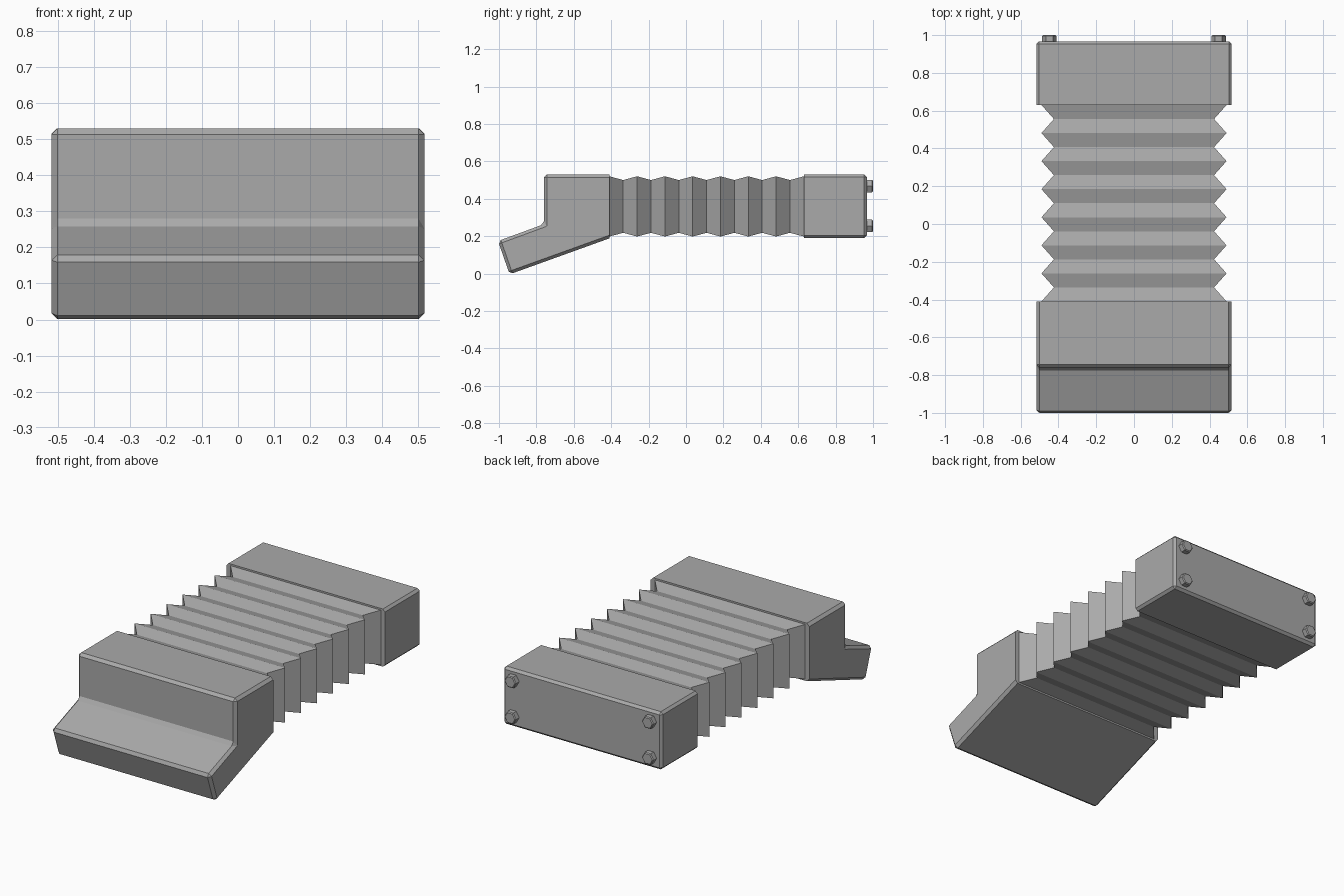
import bpy, bmesh, math
from mathutils import Matrix

old = bpy.data.objects.get("Cube")
if old:
    bpy.data.objects.remove(old, do_unlink=True)

grey = bpy.data.materials.new("mid_grey")
grey.diffuse_color = (0.4, 0.4, 0.4, 1)
grey.use_nodes = True
grey.node_tree.nodes["Principled BSDF"].inputs["Base Color"].default_value = (0.4, 0.4, 0.4, 1)


def finish(bm, name):
    bmesh.ops.recalc_face_normals(bm, faces=bm.faces[:])
    mesh = bpy.data.meshes.new(name)
    bm.to_mesh(mesh)
    bm.free()
    mesh.materials.append(grey)
    obj = bpy.data.objects.new(name, mesh)
    bpy.context.scene.collection.objects.link(obj)
    return obj


def chamfered_prism(name, profile, half_width, open_y, chamfer):
    """Extrude a (y, z) profile along x; chamfer every edge not on the plane y = open_y."""
    bm = bmesh.new()
    face = bm.faces.new([bm.verts.new((-half_width, y, z)) for y, z in profile])
    ext = bmesh.ops.extrude_face_region(bm, geom=[face])
    moved = [g for g in ext["geom"] if isinstance(g, bmesh.types.BMVert)]
    bmesh.ops.translate(bm, verts=moved, vec=(2 * half_width, 0, 0))
    bmesh.ops.recalc_face_normals(bm, faces=bm.faces[:])
    edges = [e for e in bm.edges
             if not all(abs(v.co.y - open_y) < 1e-5 for v in e.verts)]
    bmesh.ops.bevel(bm, geom=edges, offset=chamfer, segments=1, profile=0.5,
                    affect='EDGES', clamp_overlap=True)
    return finish(bm, name)


FRONT_Y, BACK_Y = -0.41, 0.63

# Front head with the downward-sloping nozzle
chamfered_prism("front_nozzle",
                [(FRONT_Y, 0.53), (-0.76, 0.53), (-0.76, 0.264),
                 (-1.005, 0.174), (-0.943, -0.004), (FRONT_Y, 0.188)],
                0.517, FRONT_Y, 0.016)

# Rear mounting box
chamfered_prism("rear_box",
                [(BACK_Y, 0.53), (0.967, 0.53), (0.967, 0.19), (BACK_Y, 0.19)],
                0.517, BACK_Y, 0.014)

# Bellows: rectangular rings alternating between ridge and valley
FOLDS = 7
bm = bmesh.new()
rings = []
for i in range(2 * FOLDS + 1):
    y = FRONT_Y + (BACK_Y - FRONT_Y) * i / (2 * FOLDS)
    hx, hz = (0.49, 0.161) if i % 2 == 0 else (0.424, 0.141)
    rings.append([bm.verts.new((sx * hx, y, 0.359 + sz * hz))
                  for sx, sz in ((-1, -1), (1, -1), (1, 1), (-1, 1))])
for a, b in zip(rings, rings[1:]):
    for k in range(4):
        n = (k + 1) % 4
        bm.faces.new((a[k], a[n], b[n], b[k]))
bm.faces.new(rings[0])
bm.faces.new(rings[-1])
finish(bm, "bellows")

# Hexagonal bolt heads on the back plate
for side, sx in (("left", 1), ("right", -1)):
    for level, z in (("upper", 0.467), ("lower", 0.255)):
        bm = bmesh.new()
        place = Matrix.Translation((sx * 0.448, 0.98, z)) @ Matrix.Rotation(-math.pi / 2, 4, 'X')
        bmesh.ops.create_cone(bm, cap_ends=True, segments=6, radius1=0.038,
                              radius2=0.038, depth=0.04)
        # Turn the hexagon so its points face sideways
        if max(v.co.x for v in bm.verts) < 0.037:
            bmesh.ops.rotate(bm, verts=bm.verts[:], matrix=Matrix.Rotation(math.pi / 6, 3, 'Z'))
        rim = [e for e in bm.edges if all(v.co.z > 0 for v in e.verts)]
        bmesh.ops.bevel(bm, geom=rim, offset=0.005, segments=1, profile=0.5, affect='EDGES')
        bmesh.ops.transform(bm, matrix=place, verts=bm.verts[:])
        finish(bm, f"{level}_{side}_bolt")
